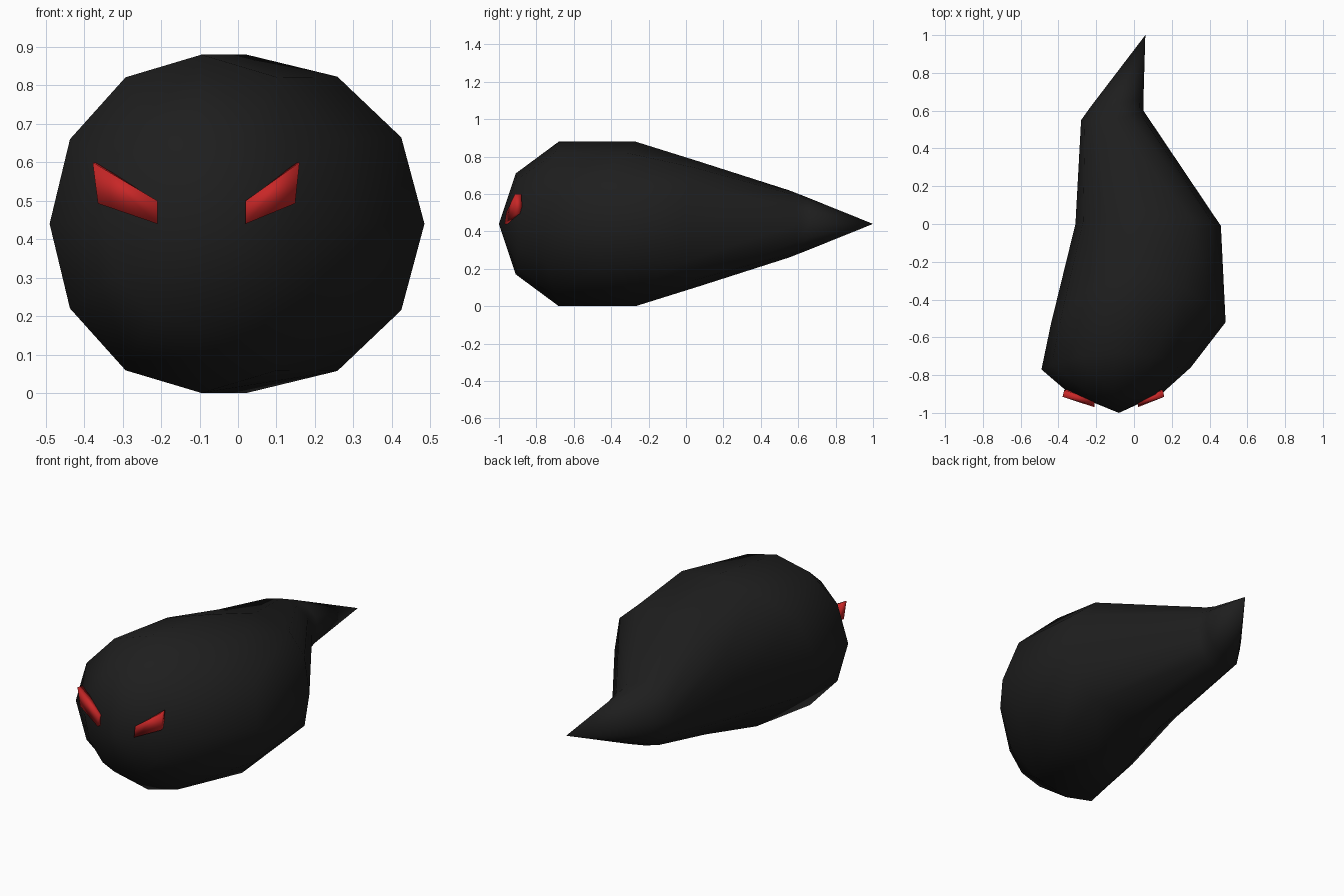
import bpy, bmesh, math

if "Cube" in bpy.data.objects:
    bpy.data.objects.remove(bpy.data.objects["Cube"])

ZC = 0.44      # height of the body axis
SEG = 12       # sides of each ring


def material(name, rgb):
    m = bpy.data.materials.new(name)
    m.diffuse_color = (*rgb, 1)
    m.use_nodes = True
    m.node_tree.nodes["Principled BSDF"].inputs["Base Color"].default_value = m.diffuse_color
    return m


def make_object(name, bm, mat, angle):
    bmesh.ops.recalc_face_normals(bm, faces=bm.faces)
    me = bpy.data.meshes.new(name)
    bm.to_mesh(me)
    bm.free()
    ob = bpy.data.objects.new(name, me)
    bpy.context.collection.objects.link(ob)
    me.materials.append(mat)
    bpy.ops.object.select_all(action='DESELECT')
    ob.select_set(True)
    bpy.context.view_layer.objects.active = ob
    bpy.ops.object.shade_smooth_by_angle(angle=math.radians(angle))
    return ob


def power(v, e):
    return math.copysign(abs(v) ** e, v)


black = material("charcoal black", (0.013, 0.013, 0.013))
red = material("eye red", (0.58, 0.02, 0.02))

# Body: bent teardrop lofted through tilted rings
# left (x, y), right (x, y), y at the top and bottom, half height, roundness
rings = [
    ((-0.35, -0.89), (0.15, -0.895), -0.91, 0.27, 1.0),
    ((-0.49, -0.77), (0.30, -0.76), -0.68, 0.44, 1.0),
    ((-0.44, -0.53), (0.485, -0.52), -0.27, 0.44, 0.97),
    ((-0.31, 0.00), (0.46, -0.01), 0.05, 0.34, 0.78),
    ((-0.28, 0.55), (0.05, 0.60), 0.55, 0.18, 0.9),
    ((-0.23, 0.62), (0.05, 0.66), 0.64, 0.145, 1.0),
]
bm = bmesh.new()
loops = []
for (lx, ly), (rx, ry), ty, h, e in rings:
    loop = []
    for i in range(SEG):
        a = 2 * math.pi * i / SEG
        c, s = math.cos(a), math.sin(a)
        x = (lx + rx) / 2 + (rx - lx) / 2 * power(c, e)
        side_y = (ly + ry) / 2 + (ry - ly) / 2 * c
        y = side_y + (ty - (ly + ry) / 2) * s * s
        loop.append(bm.verts.new((x, y, ZC + h * power(s, e))))
    loops.append(loop)
nose = bm.verts.new((-0.08, -1.0, ZC))
tip = bm.verts.new((0.06, 1.0, ZC))
for i in range(SEG):
    j = (i + 1) % SEG
    bm.faces.new((nose, loops[0][i], loops[0][j]))
    bm.faces.new((tip, loops[-1][j], loops[-1][i]))
    for p, q in zip(loops, loops[1:]):
        bm.faces.new((p[i], q[i], q[j], p[j]))
make_object("body", bm, black, 180)

# Eyes: slanted slabs sunk into the face
# corners as (fraction of width from the inner end, y, z)
corners = [(1, -0.915, 0.60), (0, -0.962, 0.50),
           (0, -0.97, 0.44), (0.92, -0.91, 0.493)]
for name, inner, width in (("left_eye", -0.21, -0.168), ("right_eye", 0.02, 0.14)):
    bm = bmesh.new()
    front = [bm.verts.new((inner + width * t, y, z)) for t, y, z in corners]
    back = [bm.verts.new((inner + width * t * 0.95, y + 0.035, z)) for t, y, z in corners]
    bm.faces.new(front)
    bm.faces.new(back[::-1])
    for i in range(4):
        j = (i + 1) % 4
        bm.faces.new((front[i], back[i], back[j], front[j]))
    make_object(name, bm, red, 180)
